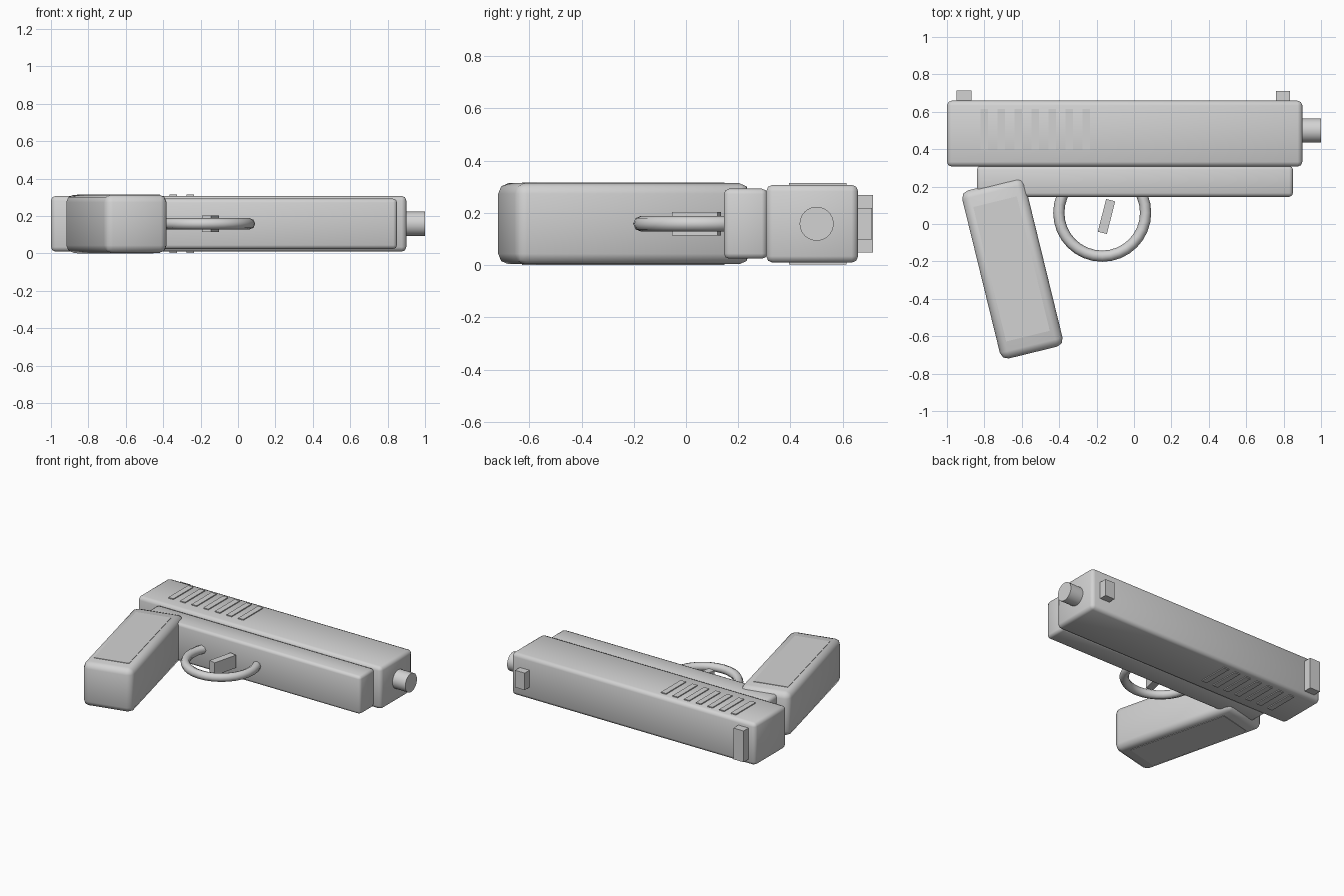
import bpy
import math

if "Cube" in bpy.data.objects:
    bpy.data.objects.remove(bpy.data.objects["Cube"])

ZC = 0.158  # mid plane of the model lying on its side

grey = bpy.data.materials.new("plain grey")
grey.diffuse_color = (0.65, 0.65, 0.65, 1)
grey.use_nodes = True
grey.node_tree.nodes["Principled BSDF"].inputs["Base Color"].default_value = grey.diffuse_color


def finish(name, smooth_angle=None):
    ob = bpy.context.object
    ob.name = name
    ob.data.materials.append(grey)
    if smooth_angle:
        bpy.ops.object.shade_smooth_by_angle(angle=math.radians(smooth_angle))
    return ob


def box(name, centre, size, rot=0.0, bevel=0.0):
    bpy.ops.mesh.primitive_cube_add(size=1, location=centre)
    ob = bpy.context.object
    ob.scale = size
    bpy.ops.object.transform_apply(location=False, rotation=False, scale=True)
    ob.rotation_euler.z = rot
    if bevel:
        m = ob.modifiers.new("rounded edges", 'BEVEL')
        m.width = bevel
        m.segments = 2
        bpy.ops.object.modifier_apply(modifier=m.name)
    return finish(name, 50 if bevel else None)


# Main body
box("slide", (-0.05, 0.483, ZC), (1.90, 0.352, 0.298), bevel=0.025)
box("frame", (0.005, 0.228, ZC), (1.69, 0.165, 0.268), bevel=0.02)

# Tilted grip with thin side panels
TILT = 0.24
box("grip", (-0.65, -0.238, ZC), (0.345, 0.925, 0.310), rot=TILT, bevel=0.04)
for side, label in ((1, "upper"), (-1, "lower")):
    box("grip_panel_" + label, (-0.655, -0.24, ZC + side * 0.152),
        (0.24, 0.74, 0.012), rot=TILT)

# Barrel tip
bpy.ops.mesh.primitive_cylinder_add(vertices=32, radius=0.065, depth=0.3,
                                    location=(0.85, 0.5, ZC),
                                    rotation=(0, math.pi / 2, 0))
finish("barrel", 40)

# Trigger guard ring and trigger
bpy.ops.mesh.primitive_torus_add(major_segments=32, minor_segments=8,
                                 major_radius=0.232, minor_radius=0.03,
                                 location=(-0.17, 0.06, ZC))
finish("trigger_guard", 50)
box("trigger", (-0.147, 0.04, ZC), (0.05, 0.18, 0.09), rot=-0.25)

# Sights
box("rear_sight", (-0.91, 0.675, ZC), (0.08, 0.08, 0.22))
box("front_sight", (0.797, 0.672, ZC), (0.075, 0.08, 0.12))

# Grip ridges on both sides of the slide
for side, label in ((1, "upper"), (-1, "lower")):
    for i in range(7):
        box(f"ridge_{label}_{i + 1}",
            (-0.80 + i * 0.0908, 0.505, ZC + side * 0.1475),
            (0.04, 0.22, 0.016))
